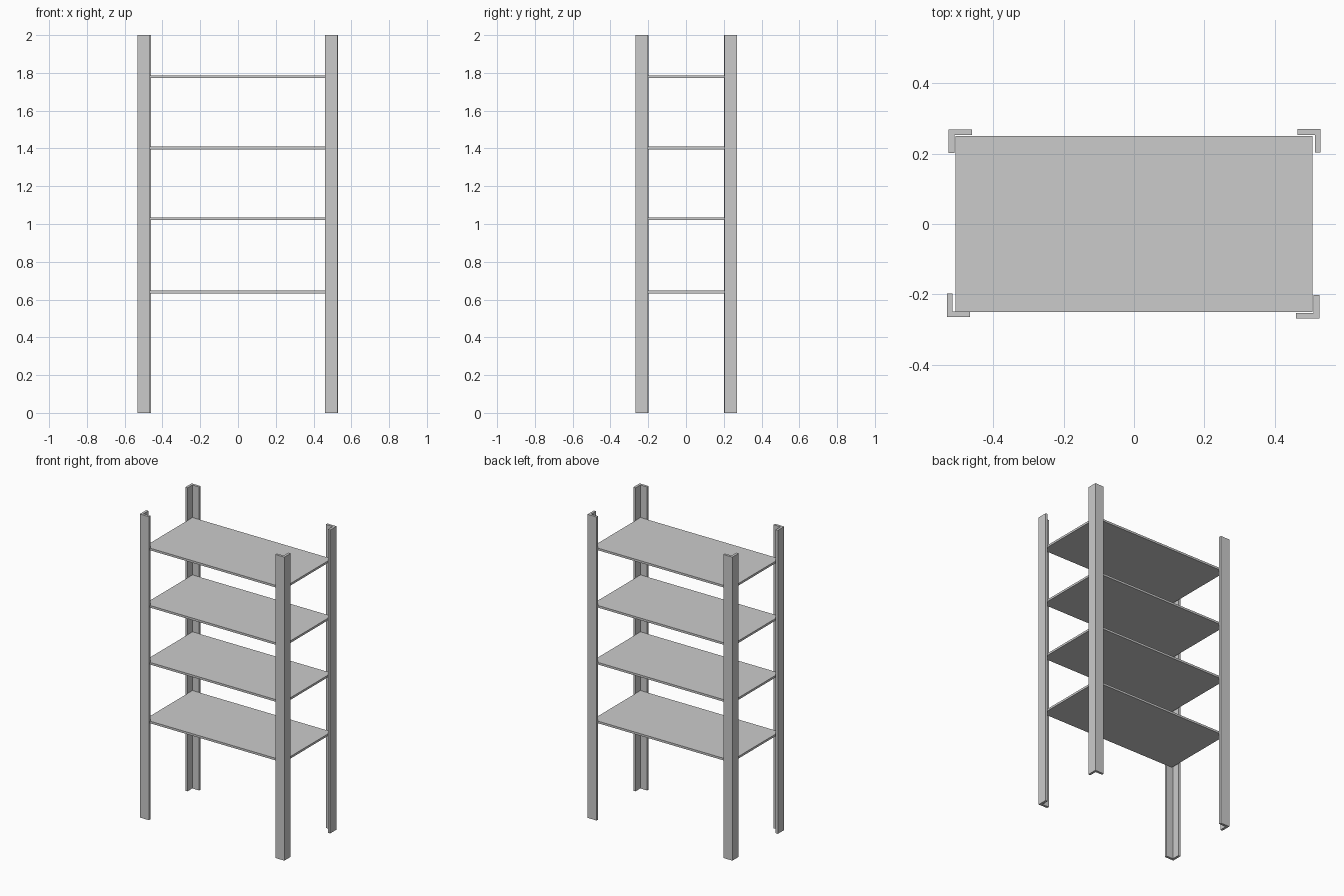
import bpy, bmesh

if "Cube" in bpy.data.objects:
    bpy.data.objects.remove(bpy.data.objects["Cube"])

def prism(name, outline, z0, z1):
    """Extrude a flat outline from z0 to z1."""
    bm = bmesh.new()
    face = bm.faces.new([bm.verts.new((x, y, z0)) for x, y in outline])
    ext = bmesh.ops.extrude_face_region(bm, geom=[face])
    top = [g for g in ext["geom"] if isinstance(g, bmesh.types.BMVert)]
    bmesh.ops.translate(bm, verts=top, vec=(0, 0, z1 - z0))
    bmesh.ops.recalc_face_normals(bm, faces=bm.faces)
    mesh = bpy.data.meshes.new(name)
    bm.to_mesh(mesh)
    bm.free()
    obj = bpy.data.objects.new(name, mesh)
    bpy.context.collection.objects.link(obj)
    return obj

# L-shaped corner posts: outer corner, then direction of the legs inward
LEG, T = 0.066, 0.016
posts = {
    "front_left_post": (-0.531, -0.264, 1, 1),
    "front_right_post": (0.526, -0.268, -1, 1),
    "back_left_post": (-0.526, 0.268, 1, -1),
    "back_right_post": (0.530, 0.269, -1, -1),
}
profile = [(0, 0), (LEG, 0), (LEG, T), (T, T), (T, LEG), (0, LEG)]
for name, (cx, cy, dx, dy) in posts.items():
    prism(name, [(cx + dx * u, cy + dy * v) for u, v in profile], 0, 2)

# Four flat shelves
HX, HY, THICK = 0.507, 0.25, 0.014
for i, z in enumerate((0.64, 1.027, 1.402, 1.78), 1):
    prism(f"shelf_{i}", [(-HX, -HY), (HX, -HY), (HX, HY), (-HX, HY)],
          z - THICK / 2, z + THICK / 2)
